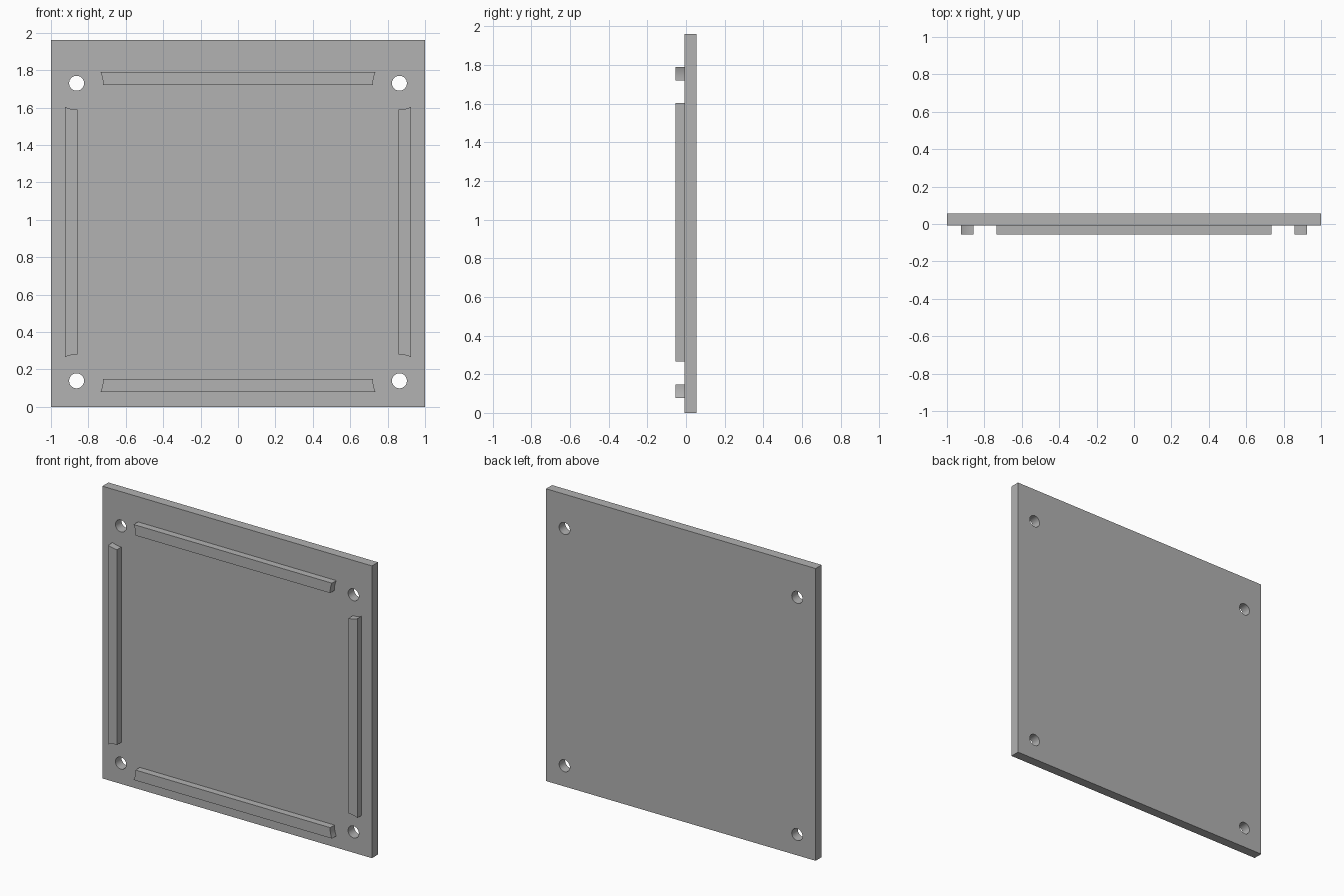
import bpy
import bmesh
from math import asin, sin, cos, pi

cube = bpy.data.objects.get("Cube")
if cube:
    bpy.data.objects.remove(cube, do_unlink=True)

HEIGHT = 1.96
BACK, FACE, FRONT = 0.055, -0.009, -0.055   # depth of plate back, plate face, rib front
HOLE_X, HOLE_LOW, HOLE_HIGH = 0.863, 0.139, 1.73
HOLE_R, CLEAR_R = 0.04, 0.141               # hole radius, rib clearance around it
MID_Z = (HOLE_LOW + HOLE_HIGH) / 2
HALF_Z = HOLE_HIGH - MID_Z

grey = bpy.data.materials.new("plain_grey")
grey.use_nodes = True
grey.diffuse_color = (0.445, 0.445, 0.445, 1)
grey.node_tree.nodes["Principled BSDF"].inputs["Base Color"].default_value = grey.diffuse_color


def prism(name, outline, y_front, y_back):
    """Extrude an (x, z) outline from y_front to y_back."""
    bm = bmesh.new()
    face = bm.faces.new([bm.verts.new((x, y_front, z)) for x, z in outline])
    ext = bmesh.ops.extrude_face_region(bm, geom=[face])
    verts = [g for g in ext["geom"] if isinstance(g, bmesh.types.BMVert)]
    bmesh.ops.translate(bm, verts=verts, vec=(0, y_back - y_front, 0))
    bmesh.ops.recalc_face_normals(bm, faces=bm.faces)
    mesh = bpy.data.meshes.new(name)
    bm.to_mesh(mesh)
    bm.free()
    mesh.materials.append(grey)
    obj = bpy.data.objects.new(name, mesh)
    bpy.context.collection.objects.link(obj)
    return obj


def activate(obj):
    bpy.ops.object.select_all(action="DESELECT")
    obj.select_set(True)
    bpy.context.view_layer.objects.active = obj


def smooth(obj):
    activate(obj)
    bpy.ops.object.shade_smooth_by_angle(angle=pi / 6)


def rib_outline(half_len, half_wide, inner, outer, steps=6):
    """Strip along one edge, ends hollowed around the corner holes."""
    a0, a1 = asin(inner / CLEAR_R), asin(outer / CLEAR_R)
    angles = [a0 + (a1 - a0) * i / steps for i in range(steps + 1)]
    end = [(half_len - CLEAR_R * cos(a), half_wide + CLEAR_R * sin(a)) for a in angles]
    return end + [(-u, v) for u, v in reversed(end)]


# Plate with four round corner holes
plate = prism("plate", [(-1, 0), (1, 0), (1, HEIGHT), (-1, HEIGHT)], FACE, BACK)
for sx in (-1, 1):
    for z in (HOLE_LOW, HOLE_HIGH):
        ring = [(sx * HOLE_X + HOLE_R * cos(2 * pi * i / 48),
                 z + HOLE_R * sin(2 * pi * i / 48)) for i in range(48)]
        cutter = prism("hole_cutter", ring, -0.2, 0.2)
        cutter.hide_render = True
        activate(plate)
        cut = plate.modifiers.new("hole", "BOOLEAN")
        cut.operation, cut.solver, cut.object = "DIFFERENCE", "EXACT", cutter
        bpy.ops.object.modifier_apply(modifier=cut.name)
        bpy.data.objects.remove(cutter, do_unlink=True)
smooth(plate)

# Raised ribs between the holes
across = rib_outline(HOLE_X, HALF_Z, -0.009, 0.061)
upright = rib_outline(HALF_Z, HOLE_X, -0.004, 0.061)
for s, level, side in ((1, "top", "left"), (-1, "bottom", "right")):
    smooth(prism(level + "_rib", [(u, MID_Z + s * v) for u, v in across], FRONT, FACE))
    smooth(prism(side + "_rib", [(s * v, MID_Z + u) for u, v in upright], FRONT, FACE))
